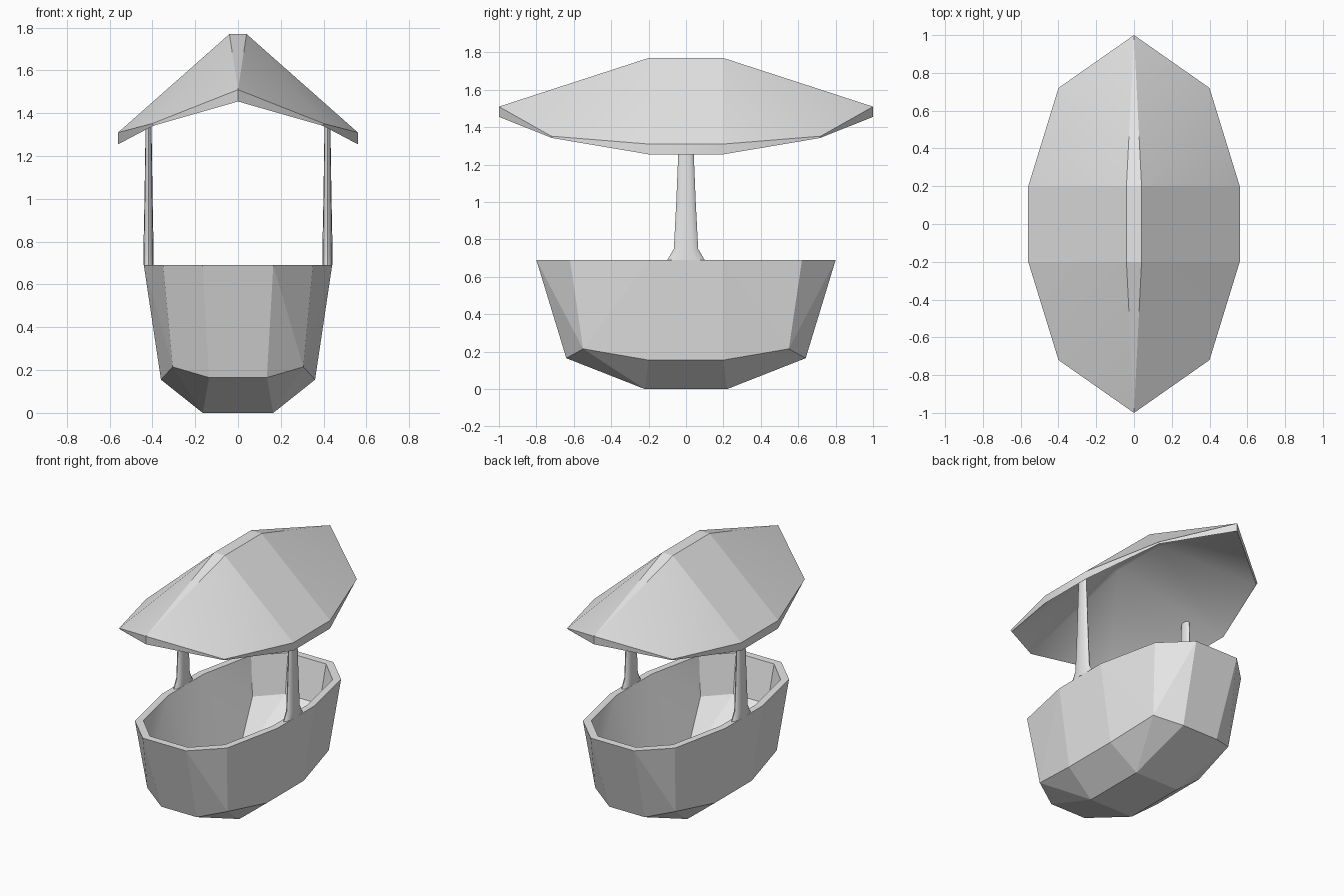
import bpy, bmesh, math
from mathutils import Vector

if "Cube" in bpy.data.objects:
    bpy.data.objects.remove(bpy.data.objects["Cube"], do_unlink=True)

grey = bpy.data.materials.new("plain_grey")
grey.use_nodes = True
grey.diffuse_color = (0.8, 0.8, 0.8, 1)
grey.node_tree.nodes["Principled BSDF"].inputs["Base Color"].default_value = (0.8, 0.8, 0.8, 1)


def mirrored(quarter):
    """Mirror points of one quarter across x and y."""
    return sorted({(sx * x, sy * y, z) for x, y, z in quarter
                   for sx in (-1, 1) for sy in (-1, 1)})


def finish(bm, name, angle):
    bmesh.ops.recalc_face_normals(bm, faces=bm.faces)
    mesh = bpy.data.meshes.new(name)
    bm.to_mesh(mesh)
    bm.free()
    obj = bpy.data.objects.new(name, mesh)
    bpy.context.collection.objects.link(obj)
    mesh.materials.append(grey)
    bpy.ops.object.select_all(action='DESELECT')
    obj.select_set(True)
    bpy.context.view_layer.objects.active = obj
    bpy.ops.object.shade_smooth_by_angle(angle=math.radians(angle))


def open_skin(bm, quarter, open_side):
    """Faceted skin, open on top (1) or below (-1); returns its rim in order."""
    points = mirrored(quarter)
    centre = sum((Vector(p) for p in points), Vector()) / len(points)
    verts = [bm.verts.new(p) for p in points]
    bmesh.ops.convex_hull(bm, input=verts)
    faces = [f for f in bm.faces if all(v in verts for v in f.verts)]
    doomed = []
    for f in faces:
        f.normal_update()
        outward = f.normal.dot(f.calc_center_median() - centre)
        if f.normal.z * math.copysign(1, outward) * open_side > 0.01:
            doomed.append(f)
    bmesh.ops.delete(bm, geom=doomed, context='FACES')
    rim = {v for e in bm.edges if e.is_boundary for v in e.verts if v in verts}
    return sorted(rim, key=lambda v: math.atan2(v.co.y, v.co.x))


def shell(name, outer, inner, open_side, is_crease):
    bm = bmesh.new()
    outer_rim = open_skin(bm, outer, open_side)
    for e in bm.edges:
        e.smooth = not is_crease(e)
    inner_rim = open_skin(bm, inner, open_side)
    for i in range(len(outer_rim)):
        bm.faces.new((outer_rim[i - 1], outer_rim[i], inner_rim[i], inner_rim[i - 1]))
    finish(bm, name, 30)


# Flat-faceted open basket with a thick rim and a smooth, sloping hollow
shell("basket",
      [(.165, .80, .69), (.35, .62, .69), (.44, .20, .69),
       (.135, .64, .165), (.305, .55, .215), (.36, .20, .155),
       (.165, .22, 0)],
      [(.145, .75, .69), (.31, .585, .69), (.395, .19, .69),
       (.13, .70, .43), (.275, .55, .43), (.16, .20, .10)],
      1, lambda e: True)

# Leaf-shaped canopy of even thickness, with a narrow flat ridge and a creased band
roof = [(.04, .20, 1.77), (0, 1, 1.51), (.56, .20, 1.31)]
shell("canopy",
      roof + [(.40, .72, 1.352)],
      [(x, y, z - .055) for x, y, z in roof] + [(.395, .715, 1.342)],
      -1, lambda e: all(abs(v.co.y) < .21 for v in e.verts))

# Two slim posts flaring at the rim
SIDES = 12
levels = [(.69, .024, .10), (.75, .024, .065),
          (1.0, .019, .052), (1.39, .013, .036)]
for side, name in ((1, "left_post"), (-1, "right_post")):
    bm = bmesh.new()
    rings = []
    for z, rx, ry in levels:
        rings.append([bm.verts.new((side * .418 + rx * math.cos(a), ry * math.sin(a), z))
                      for a in (math.tau * i / SIDES for i in range(SIDES))])
    for low, high in zip(rings, rings[1:]):
        for i in range(SIDES):
            bm.faces.new((low[i - 1], low[i], high[i], high[i - 1]))
    bm.faces.new(rings[0])
    bm.faces.new(rings[-1])
    finish(bm, name, 70)
